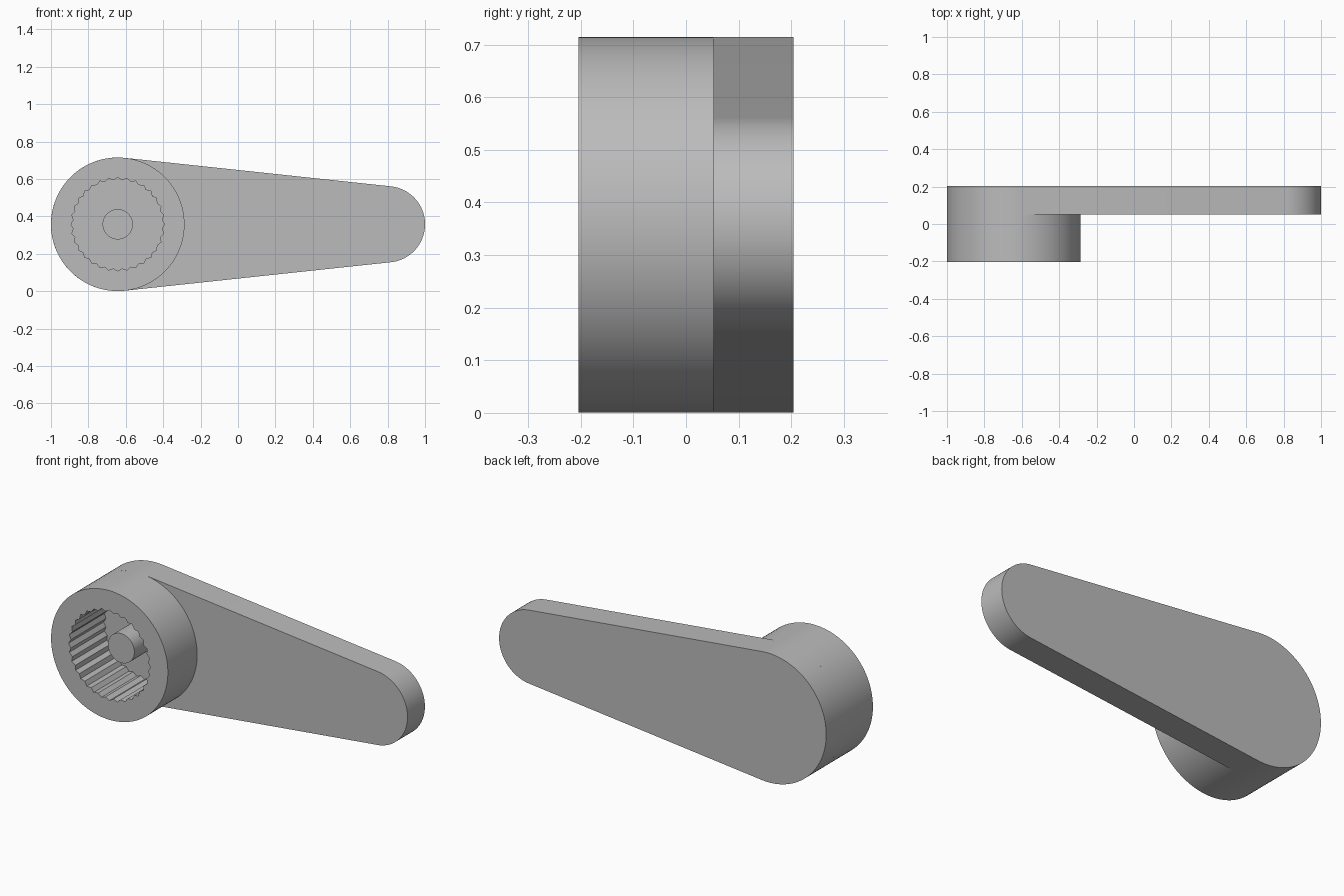
import bpy
import bmesh
from math import sin, cos, pi, asin

default = bpy.data.objects.get("Cube")
if default:
    bpy.data.objects.remove(default)

HUB_X, TIP_X, MID_Z = -0.643, 0.796, 0.3575
HUB_R, TIP_R = 0.357, 0.204
FRONT, ARM_FRONT, BACK = -0.204, 0.052, 0.204
FLOOR, PIN_FRONT = 0.102, -0.102
TEETH = 32

grey = bpy.data.materials.new("plain grey")
grey.use_nodes = True
grey.diffuse_color = (0.5, 0.5, 0.5, 1)
grey.node_tree.nodes["Principled BSDF"].inputs["Base Color"].default_value = (0.5, 0.5, 0.5, 1)


def arc(cx, r, a0, a1, n):
    """Points on an arc in the x-z plane, both ends included."""
    return [(cx + r * cos(a0 + (a1 - a0) * i / n), MID_Z + r * sin(a0 + (a1 - a0) * i / n))
            for i in range(n + 1)]


def prism(name, profile, y0, y1):
    """Extrude an x-z outline from y0 to y1."""
    bm = bmesh.new()
    face = bm.faces.new([bm.verts.new((x, y0, z)) for x, z in profile])
    ext = bmesh.ops.extrude_face_region(bm, geom=[face])
    moved = [v for v in ext["geom"] if isinstance(v, bmesh.types.BMVert)]
    bmesh.ops.translate(bm, verts=moved, vec=(0, y1 - y0, 0))
    bmesh.ops.recalc_face_normals(bm, faces=bm.faces)
    mesh = bpy.data.meshes.new(name)
    bm.to_mesh(mesh)
    bm.free()
    mesh.materials.append(grey)
    obj = bpy.data.objects.new(name, mesh)
    bpy.context.collection.objects.link(obj)
    return obj


def smooth(obj):
    bpy.ops.object.select_all(action="DESELECT")
    obj.select_set(True)
    bpy.context.view_layer.objects.active = obj
    bpy.ops.object.shade_smooth_by_angle(angle=pi / 6)


def cut(obj, cutter):
    mod = obj.modifiers.new("socket cut", "BOOLEAN")
    mod.operation = "DIFFERENCE"
    mod.solver = "EXACT"
    mod.object = cutter
    bpy.context.view_layer.objects.active = obj
    bpy.ops.object.modifier_apply(modifier=mod.name)


# Tapered arm: two arcs joined by their common tangents
lean = pi / 2 - asin((HUB_R - TIP_R) / (TIP_X - HUB_X))
arm = prism("lever_arm",
            arc(HUB_X, HUB_R, lean, 2 * pi - lean, 72) + arc(TIP_X, TIP_R, -lean, lean, 48),
            ARM_FRONT, BACK)

# Round hub standing on the front of the arm
hub = prism("hub_collar", arc(HUB_X, HUB_R, 0, 2 * pi, 96)[:-1], FRONT, ARM_FRONT)

# Toothed socket, cut through the hub and partly into the arm
teeth = []
for i in range(TEETH * 2):
    r = 0.25 if i % 2 == 0 else 0.237
    a = pi * i / TEETH
    teeth.append((HUB_X + r * cos(a), MID_Z + r * sin(a)))
cutter = prism("socket_cutter", teeth, FRONT - 0.1, FLOOR)
cutter.hide_render = True
for part in (hub, arm):
    cut(part, cutter)
bpy.data.objects.remove(cutter)

# Central pin rising from the socket floor
pin = prism("center_pin", arc(HUB_X, 0.081, 0, 2 * pi, 48)[:-1], PIN_FRONT, FLOOR)

for part in (arm, hub, pin):
    smooth(part)
